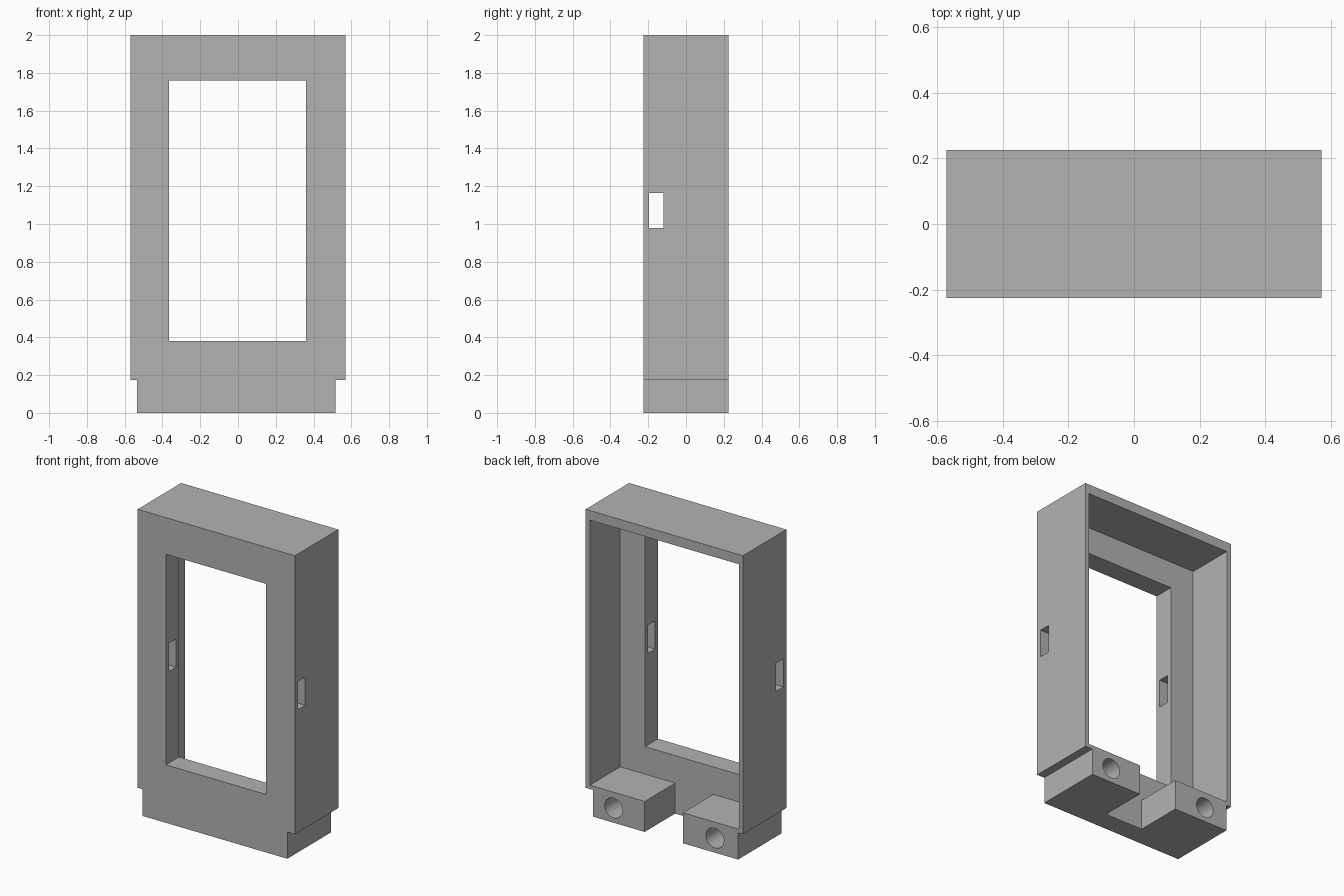
import bpy
import bmesh
from mathutils import Matrix

if "Cube" in bpy.data.objects:
    bpy.data.objects.remove(bpy.data.objects["Cube"])

FRONT, BACK = -0.225, 0.225
PANEL_BACK = -0.09      # rear face of the thick front panel
HALF = 0.57             # half of the outer width
WALL = 0.03             # side wall thickness
STEP = 0.175            # height of the narrower foot

grey = bpy.data.materials.new("plain grey")
grey.use_nodes = True
grey.diffuse_color = (0.45, 0.45, 0.45, 1)
grey.node_tree.nodes["Principled BSDF"].inputs["Base Color"].default_value = (0.45, 0.45, 0.45, 1)


def new_object(name, bm):
    bmesh.ops.recalc_face_normals(bm, faces=bm.faces)
    mesh = bpy.data.meshes.new(name)
    bm.to_mesh(mesh)
    bm.free()
    mesh.materials.append(grey)
    obj = bpy.data.objects.new(name, mesh)
    bpy.context.collection.objects.link(obj)
    return obj


def extrude_profile(name, points, y0, y1):
    """Closed outline in x and z, pushed from y0 to y1."""
    bm = bmesh.new()
    face = bm.faces.new([bm.verts.new((x, y0, z)) for x, z in points])
    moved = bmesh.ops.extrude_face_region(bm, geom=[face])["geom"]
    verts = [v for v in moved if isinstance(v, bmesh.types.BMVert)]
    bmesh.ops.translate(bm, verts=verts, vec=(0, y1 - y0, 0))
    return new_object(name, bm)


def box(name, x0, x1, y0, y1, z0, z1):
    return extrude_profile(name, [(x0, z0), (x1, z0), (x1, z1), (x0, z1)], y0, y1)


def bore(name, x, z, radius, y0, y1):
    bm = bmesh.new()
    bmesh.ops.create_cone(bm, cap_ends=True, segments=48, radius1=radius,
                          radius2=radius, depth=y1 - y0)
    bmesh.ops.rotate(bm, verts=bm.verts, matrix=Matrix.Rotation(1.5707963, 3, 'X'))
    bmesh.ops.translate(bm, verts=bm.verts, vec=(x, (y0 + y1) / 2, z))
    return new_object(name, bm)


# Outer housing with the slightly offset, narrower foot
left, right = 0.515, -0.535
housing = extrude_profile("frame_housing", [
    (right, 0), (left, 0), (left, STEP), (HALF, STEP),
    (HALF, 2), (-HALF, 2), (-HALF, STEP), (right, STEP)], FRONT, BACK)

inner = HALF - WALL
cutters = [
    # Open cavity at the back
    box("cavity_cutter", -inner, inner, PANEL_BACK, 0.4, 0.2, 1.937),
    # Window through the front panel
    box("window_cutter", -0.365, 0.36, -0.4, 0, 0.38, 1.76),
    # Gap that splits the foot into two blocks
    box("foot_gap_cutter", -0.135, 0.142, PANEL_BACK, 0.4, -0.2, 0.3),
    # Slot through both sides of the panel
    box("side_slot_cutter", -0.8, 0.8, -0.195, -0.12, 0.98, 1.165),
]
# Round blind holes in the backs of the foot blocks
for side, x in (("left", 0.367), ("right", -0.367)):
    cutters.append(bore(side + "_hole_cutter", x, 0.096, 0.065, PANEL_BACK, 0.4))

for cutter in cutters:
    cutter.hide_render = True
    mod = housing.modifiers.new(cutter.name, 'BOOLEAN')
    mod.operation = 'DIFFERENCE'
    mod.solver = 'EXACT'
    mod.object = cutter

# Bake the cuts, then drop the cutters
bpy.context.view_layer.update()
evaluated = housing.evaluated_get(bpy.context.evaluated_depsgraph_get())
result = bpy.data.meshes.new_from_object(evaluated)
housing.modifiers.clear()
housing.data = result
for cutter in cutters:
    bpy.data.objects.remove(cutter)

# Smooth bores, sharp corners
bpy.ops.object.select_all(action='DESELECT')
housing.select_set(True)
bpy.context.view_layer.objects.active = housing
bpy.ops.object.shade_smooth_by_angle(angle=0.5)
